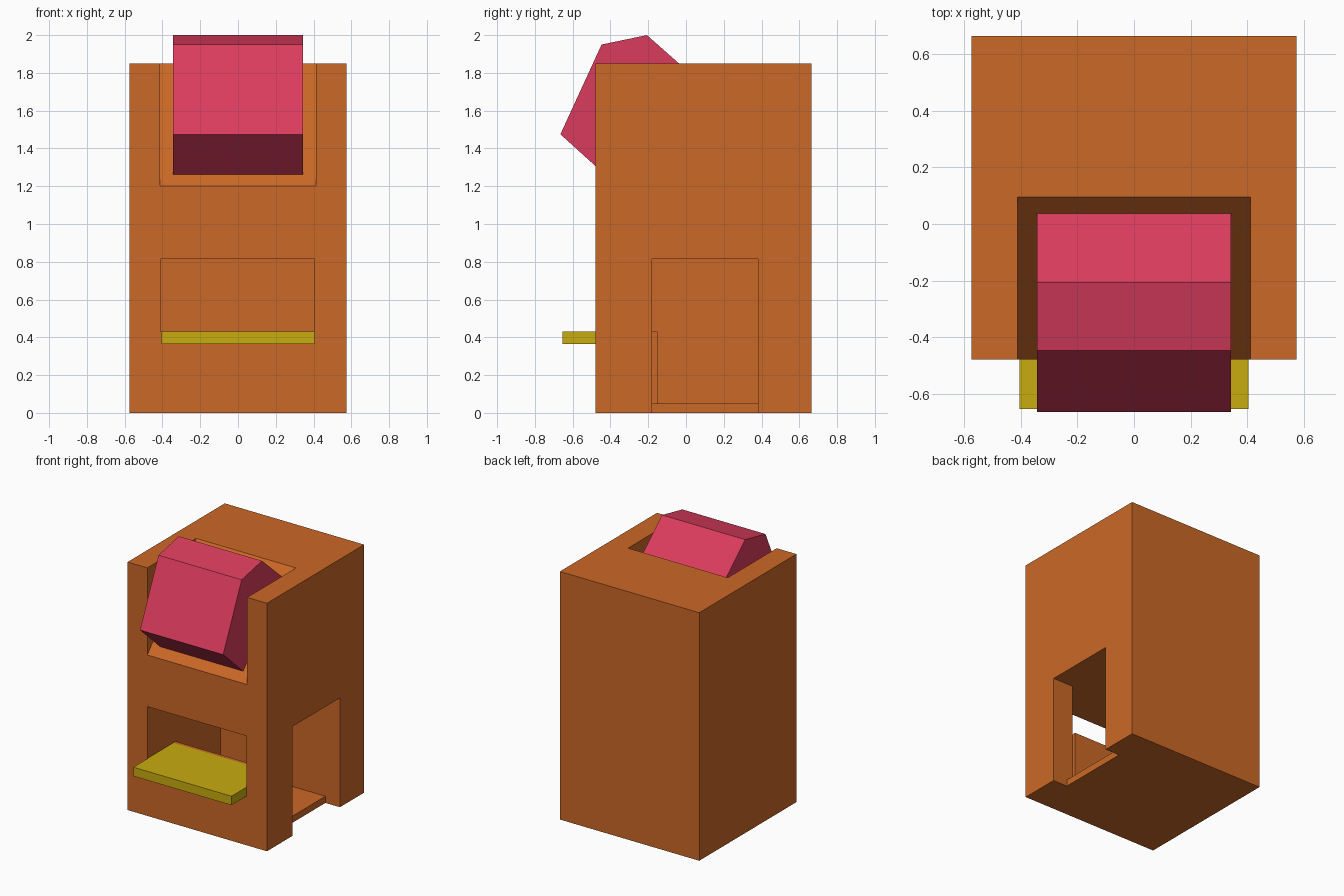
import bpy, bmesh

if "Cube" in bpy.data.objects:
    bpy.data.objects.remove(bpy.data.objects["Cube"])


def material(name, rgb):
    m = bpy.data.materials.new(name)
    m.diffuse_color = (*rgb, 1)
    m.use_nodes = True
    m.node_tree.nodes["Principled BSDF"].inputs["Base Color"].default_value = m.diffuse_color
    return m


ORANGE = material("orange", (0.60, 0.14, 0.02))
PINK = material("pink", (0.70, 0.045, 0.11))
YELLOW = material("yellow", (0.58, 0.41, 0.005))


def prism(name, x0, x1, profile, mat=None):
    """Extrude a (y, z) profile from x0 to x1."""
    bm = bmesh.new()
    base = bm.faces.new([bm.verts.new((x0, y, z)) for y, z in profile])
    ext = bmesh.ops.extrude_face_region(bm, geom=[base])
    verts = [g for g in ext["geom"] if isinstance(g, bmesh.types.BMVert)]
    bmesh.ops.translate(bm, verts=verts, vec=(x1 - x0, 0, 0))
    bmesh.ops.recalc_face_normals(bm, faces=bm.faces)
    me = bpy.data.meshes.new(name)
    bm.to_mesh(me)
    bm.free()
    ob = bpy.data.objects.new(name, me)
    bpy.context.collection.objects.link(ob)
    if mat:
        me.materials.append(mat)
    return ob


def box(name, x0, x1, y0, y1, z0, z1, mat=None):
    return prism(name, x0, x1, [(y0, z0), (y1, z0), (y1, z1), (y0, z1)], mat)


# Cabinet block
body = box("cabinet_body", -0.575, 0.575, -0.48, 0.665, 0, 1.85, ORANGE)

# Sloped recess, inner chamber, front window and side doorway
cutters = [
    prism("recess_cutter", -0.412, 0.412,
          [(-0.48 - 0.0885, 1.10), (0.095 + 0.0885, 1.95), (-0.5685, 1.95)]),
    box("chamber_cutter", -0.41, 0.50, -0.18, 0.38, 0.05, 0.815),
    box("window_cutter", -0.41, 0.405, -0.6, -0.1, 0.43, 0.815),
    box("doorway_cutter", 0.455, 0.7, -0.18, 0.38, -0.1, 0.815),
]
bpy.context.view_layer.objects.active = body
for c in cutters:
    mod = body.modifiers.new(c.name, 'BOOLEAN')
    mod.operation = 'DIFFERENCE'
    mod.solver = 'EXACT'
    mod.object = c
    bpy.ops.object.modifier_apply(modifier=mod.name)
for c in cutters:
    bpy.data.objects.remove(c)

# Panel behind the counter, inside the chamber
box("counter_back_panel", -0.41, 0.405, -0.2, -0.15, 0.04, 0.43, ORANGE)

# Counter shelf poking out of the front window
box("counter_shelf", -0.405, 0.405, -0.655, -0.18, 0.365, 0.432, YELLOW)

# Tilted head block standing off the sloped recess
prism("tilted_head", -0.343, 0.343,
      [(-0.43, 1.262), (-0.665, 1.475), (-0.447, 1.95),
       (-0.207, 2.0), (0.04, 1.782)], PINK)
